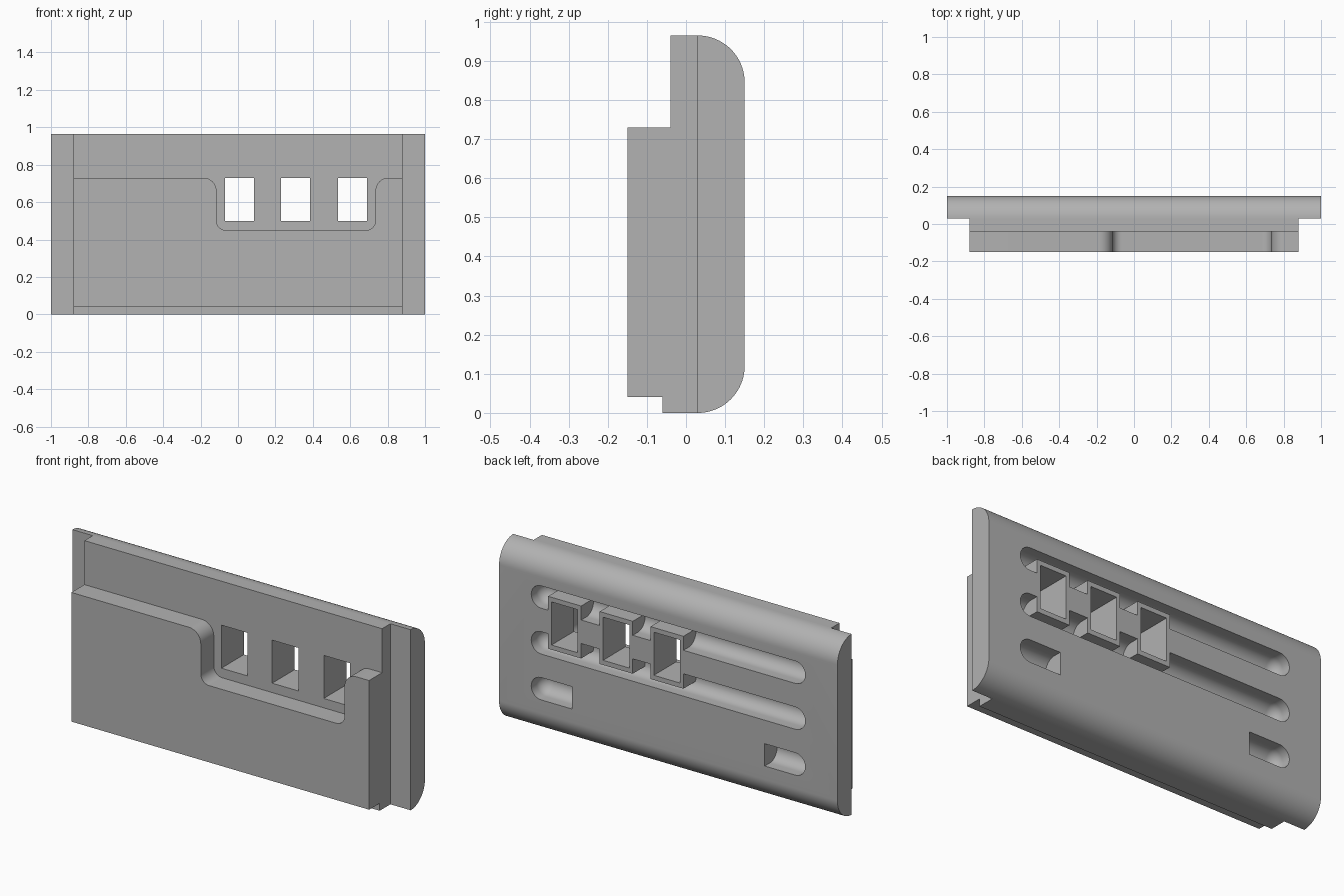
import bpy, bmesh, math
from mathutils import Vector, Matrix

cube = bpy.data.objects.get("Cube")
if cube:
    bpy.data.objects.remove(cube, do_unlink=True)

grey = bpy.data.materials.new("plain grey")
grey.use_nodes = True
grey.diffuse_color = (0.445, 0.445, 0.445, 1)
grey.node_tree.nodes["Principled BSDF"].inputs["Base Color"].default_value = grey.diffuse_color


def finish(name, bm):
    bmesh.ops.recalc_face_normals(bm, faces=bm.faces)
    mesh = bpy.data.meshes.new(name)
    bm.to_mesh(mesh)
    bm.free()
    mesh.materials.append(grey)
    obj = bpy.data.objects.new(name, mesh)
    bpy.context.collection.objects.link(obj)
    return obj


def extrude(name, points, offset):
    bm = bmesh.new()
    face = bm.faces.new([bm.verts.new(p) for p in points])
    new = bmesh.ops.extrude_face_region(bm, geom=[face])["geom"]
    bmesh.ops.translate(bm, vec=offset, verts=[v for v in new if isinstance(v, bmesh.types.BMVert)])
    return finish(name, bm)


def box(name, x0, x1, y0, y1, z0, z1):
    return extrude(name, [(x0, y0, z0), (x1, y0, z0), (x1, y0, z1), (x0, y0, z1)], (0, y1 - y0, 0))


def arc(cx, cz, r, start, end, steps=12):
    angles = [math.radians(start + (end - start) * i / steps) for i in range(steps + 1)]
    return [(cx + r * math.cos(a), cz + r * math.sin(a)) for a in angles]


def groove(x0, x1, z, round0=True, round1=True, r=0.06, y=0.105):
    """Round-bottomed slot cutter, each end domed or flat."""
    left = arc(x0 + r, 0, r, 180, 90) if round0 else [(x0, 0), (x0, r)]
    right = arc(x1 - r, 0, r, 90, 0) if round1 else [(x1, r), (x1, 0)]
    bm = bmesh.new()
    verts = [bm.verts.new((px, 0, pr)) for px, pr in left + right]
    edges = [bm.edges.new(pair) for pair in zip(verts, verts[1:])]
    bmesh.ops.spin(bm, geom=verts + edges, cent=(0, 0, 0), axis=(1, 0, 0),
                   angle=math.tau, steps=32)
    bmesh.ops.remove_doubles(bm, verts=bm.verts, dist=0.0005)
    # stretch the outer half straight out through the back surface
    for v in bm.verts:
        if v.co.y > 0.001:
            v.co.y += 0.15
    bmesh.ops.translate(bm, vec=(0, y, z), verts=bm.verts)
    return finish("groove_cutter", bm)


def combine(target, tool, operation, keep=False):
    mod = target.modifiers.new(operation.lower(), "BOOLEAN")
    mod.operation, mod.solver, mod.object = operation, "EXACT", tool
    bpy.context.view_layer.objects.active = target
    bpy.ops.object.modifier_apply(modifier=mod.name)
    if not keep:
        bpy.data.objects.remove(tool, do_unlink=True)


H = 0.965
# back plate with rounded long edges
section = [(0.03, 0)] + arc(0.03, 0.12, 0.12, -90, 0, 20) + arc(0.03, H - 0.12, 0.12, 0, 90, 20)
plate = extrude("back_plate", [(-1, y, z) for y, z in section[1:]], (2, 0, 0))

# finger grooves in the back
cutters = [groove(-0.81, 0.81, z) for z in (0.74, 0.495)]
cutters += [groove(-0.81, -0.57, 0.25, round1=False), groove(0.57, 0.81, 0.25, round0=False)]
for cutter in cutters:
    combine(plate, cutter, "DIFFERENCE")

# front layers
core = box("core_slab", -0.88, 0.88, -0.04, 0.03, 0, H)
lip = box("bottom_lip", -0.88, 0.88, -0.06, -0.04, 0, 0.04)
outline = [(-0.88, 0.04), (0.88, 0.04), (0.88, 0.73)]
outline += arc(0.805, 0.66, 0.07, 90, 180) + arc(0.685, 0.50, 0.05, 0, -90)
outline += arc(-0.065, 0.50, 0.05, 270, 180) + arc(-0.185, 0.66, 0.07, 0, 90)
outline += [(-0.88, 0.73)]
panel = extrude("front_panel", [(x, -0.15, z) for x, z in outline], (0, 0.11, 0))

# three framed windows through plate and core
for cx in (0.0075, 0.3075, 0.6125):
    frame = box("window_frame", cx - 0.0975, cx + 0.0975, 0.032, 0.15, 0.475, 0.755)
    combine(plate, frame, "UNION")
    hole = box("window_cutter", cx - 0.0775, cx + 0.0775, -0.1, 0.2, 0.50, 0.73)
    combine(plate, hole, "DIFFERENCE", keep=True)
    combine(core, hole, "DIFFERENCE")

# smooth curves, sharp corners
for obj in (plate, core, lip, panel):
    bpy.ops.object.select_all(action="DESELECT")
    obj.select_set(True)
    bpy.context.view_layer.objects.active = obj
    bpy.ops.object.shade_smooth_by_angle(angle=math.radians(30))
